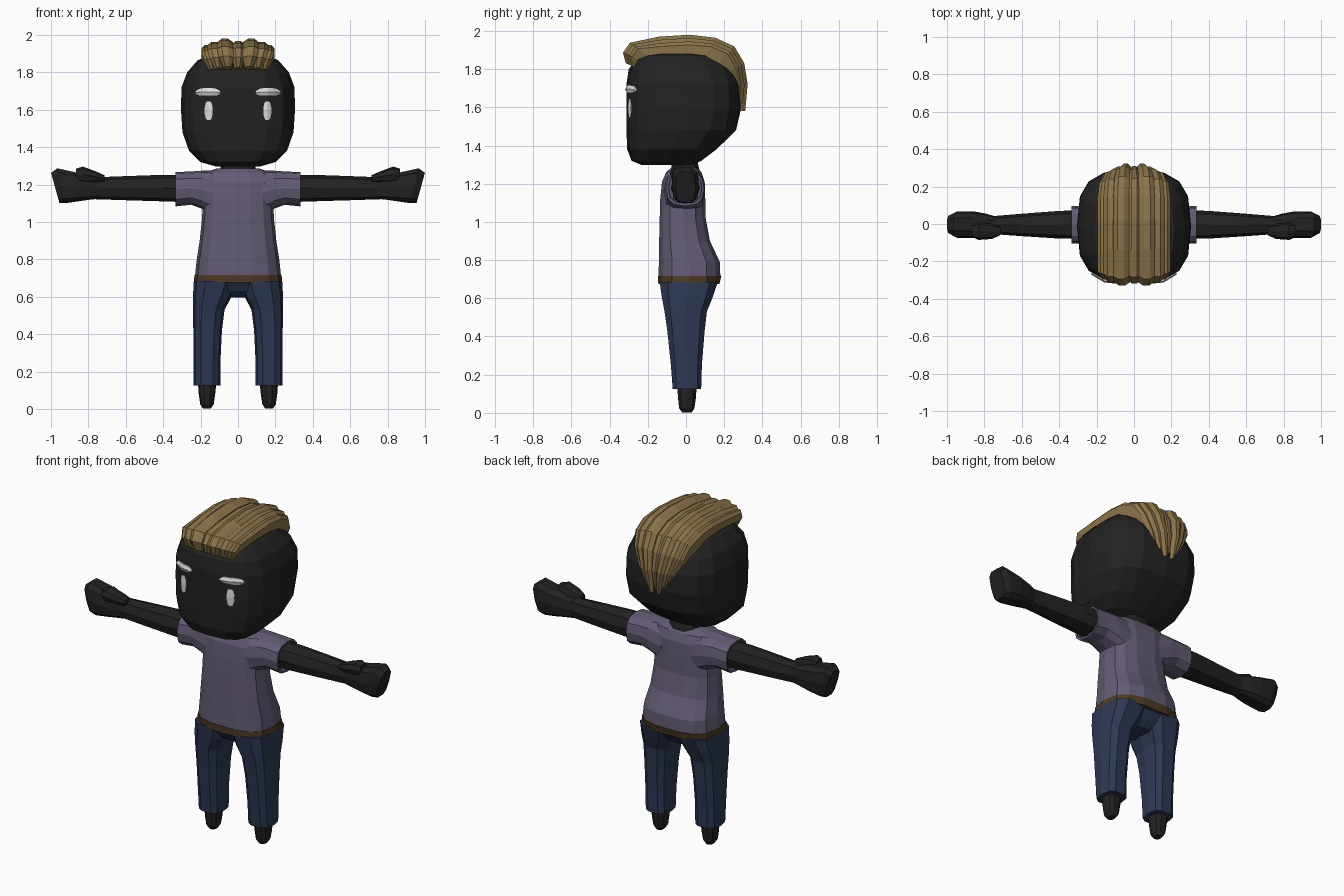
import bpy, bmesh, math
from mathutils import Vector


def material(name, rgb):
    m = bpy.data.materials.new(name)
    m.diffuse_color = (*rgb, 1)
    return m


SKIN = material("charcoal", (0.016, 0.016, 0.016))
SHIRT = material("dusty_purple", (0.125, 0.105, 0.175))
BELT = material("brown", (0.078, 0.042, 0.018))
PANTS = material("navy", (0.027, 0.040, 0.088))
HAIR = material("dark_blond", (0.26, 0.175, 0.068))
WHITE = material("off_white", (0.75, 0.74, 0.72))


def skin_rings(name, rings, mat, mirror=False):
    """Join rings of points with quads and cap both ends."""
    bm = bmesh.new()
    loops = [[bm.verts.new(p) for p in r] for r in rings]
    n = len(loops[0])
    for a, b in zip(loops, loops[1:]):
        for i in range(n):
            j = (i + 1) % n
            bm.faces.new((a[i], a[j], b[j], b[i]))
    bm.faces.new(loops[0][::-1])
    bm.faces.new(loops[-1])
    bmesh.ops.recalc_face_normals(bm, faces=bm.faces)
    me = bpy.data.meshes.new(name)
    bm.to_mesh(me)
    bm.free()
    me.materials.append(mat)
    ob = bpy.data.objects.new(name, me)
    bpy.context.collection.objects.link(ob)
    if mirror:
        ob.modifiers.new("mirror", 'MIRROR')
    return ob


def loft(name, sections, mat, axis='z', n=12, e=2.5, mirror=False):
    """Sections: (position, a0, a1, b0, b1[, shear]) as rounded rectangles."""
    rings = []
    for s in sections:
        t, a0, a1, b0, b1 = s[:5]
        shear = s[5] if len(s) > 5 else 0
        ring = []
        for i in range(n):
            ang = 2 * math.pi * i / n
            c, d = math.cos(ang), math.sin(ang)
            c = math.copysign(abs(c) ** (2 / e), c)
            d = math.copysign(abs(d) ** (2 / e), d)
            a = (a0 + a1) / 2 + c * (a1 - a0) / 2
            b = (b0 + b1) / 2 + d * (b1 - b0) / 2
            p = t + shear * d
            ring.append((a, b, p) if axis == 'z' else (p, a, b))
        rings.append(ring)
    return skin_rings(name, rings, mat, mirror)


# Head and neck
head = [(1.297, 0.12, -0.23, 0.03), (1.32, 0.20, -0.285, 0.08),
        (1.38, 0.262, -0.308, 0.16), (1.48, 0.297, -0.312, 0.262),
        (1.60, 0.305, -0.312, 0.29), (1.72, 0.302, -0.312, 0.285),
        (1.80, 0.272, -0.30, 0.25), (1.865, 0.215, -0.25, 0.18),
        (1.91, 0.10, -0.13, 0.07)]
loft("head", [(z, -w, w, f, b) for z, w, f, b in head], SKIN, n=16, e=3)
loft("neck", [(1.22, -0.10, 0.10, -0.075, 0.085), (1.33, -0.09, 0.09, -0.08, 0.06)], SKIN, n=10)


# Eyes and brows wrap around the front of the face
def face_y(x):
    if x < 0.158:
        return -0.312 + 0.015 * x / 0.158
    return -0.297 + 0.048 * (x - 0.158) / 0.08


def face_plate(name, cx, cz, w, h, depth, tilt):
    steps = 8
    rings = []
    for i in range(steps + 1):
        u = -1 + 2 * i / steps
        half = h * max(0.35, (1 - abs(u) ** 4) ** 0.5)
        x, z = cx + u * w, cz + tilt * (1 - u * u)
        y = face_y(x)
        rings.append([(x, y + 0.012, z - half), (x, y - depth * 0.5, z - half),
                      (x, y - depth, z), (x, y - depth * 0.5, z + half),
                      (x, y + 0.012, z + half)])
    return skin_rings(name, rings, WHITE, True)


face_plate("eyes", 0.157, 1.595, 0.021, 0.05, 0.006, 0)
face_plate("eyebrows", 0.16, 1.692, 0.066, 0.020, 0.016, 0.004)

# Hair locks swept from the forehead over the crown to the nape
# Path: outer y, outer z, inner y, inner z, sideways spread
PATH = [(-0.312, 1.83, -0.27, 1.81, 0.84), (-0.325, 1.885, -0.25, 1.85, 0.92),
        (-0.29, 1.935, -0.20, 1.87, 1), (-0.14, 1.965, -0.12, 1.88, 1),
        (0.02, 1.975, 0.02, 1.88, 1), (0.15, 1.96, 0.10, 1.87, 1),
        (0.25, 1.915, 0.17, 1.83, 0.95), (0.30, 1.83, 0.22, 1.78, 0.85),
        (0.318, 1.72, 0.25, 1.70, 0.62), (0.305, 1.58, 0.265, 1.585, 0.33)]


def hair_lock(name, xc, w, drop, end, mirror):
    rings = []
    for k, (oy, oz, iy, iz, s) in enumerate(PATH):
        if k == len(PATH) - 1:
            p = PATH[k - 1]
            oy, oz, iy, iz, s = (a + (b - a) * end for a, b in zip(p, (oy, oz, iy, iz, s)))
        o, i = Vector((0, oy, oz)), Vector((0, iy, iz))
        out = (o - i).normalized()
        o = o - out * drop
        x, hw = xc * s, w * s * (0.6 if k in (0, len(PATH) - 1) else 1)
        side = o - out * 0.018
        rings.append([i + Vector((x - hw, 0, 0)), side + Vector((x - hw, 0, 0)),
                      o + Vector((x - hw * 0.35, 0, 0)), o + Vector((x + hw * 0.45, 0, 0)),
                      side + Vector((x + hw, 0, 0)), i + Vector((x + hw, 0, 0))])
    return skin_rings(name, rings, HAIR, mirror)


hair_lock("hair_middle", 0, 0.036, 0.008, 0.8, False)
hair_lock("hair_inner", 0.068, 0.042, -0.005, 1.0, True)
hair_lock("hair_side", 0.125, 0.038, 0.012, 0.7, True)
hair_lock("hair_outer", 0.166, 0.030, 0.03, 0.35, True)

# Shirt body and sleeves with hollow cuffs
shirt = [(0.71, 0.23, -0.147, 0.183), (0.79, 0.222, -0.145, 0.18), (0.90, 0.205, -0.143, 0.128),
         (1.02, 0.192, -0.14, 0.105), (1.12, 0.188, -0.137, 0.103), (1.21, 0.20, -0.128, 0.10),
         (1.262, 0.185, -0.105, 0.082), (1.287, 0.11, -0.075, 0.05)]
loft("shirt", [(z, -w, w, f, b) for z, w, f, b in shirt], SHIRT, n=14, e=2.8)
loft("sleeves", [(0.10, -0.12, 0.095, 1.02, 1.278), (0.19, -0.113, 0.098, 1.07, 1.274),
                 (0.25, -0.105, 0.095, 1.092, 1.27), (0.335, -0.105, 0.095, 1.083, 1.266),
                 (0.335, -0.092, 0.084, 1.096, 1.256), (0.315, -0.09, 0.082, 1.1, 1.254)],
     SHIRT, axis='x', n=12, e=2.6, mirror=True)

# Arms, fists and thumbs
loft("arms", [(0.25, -0.08, 0.075, 1.105, 1.25), (0.40, -0.078, 0.07, 1.11, 1.252),
              (0.60, -0.065, 0.055, 1.116, 1.245), (0.78, -0.052, 0.04, 1.122, 1.238)],
     SKIN, axis='x', n=8, e=2.6, mirror=True)
loft("hands", [(0.74, -0.05, 0.04, 1.122, 1.238), (0.79, -0.065, 0.055, 1.117, 1.25),
               (0.86, -0.075, 0.068, 1.108, 1.268, 0.01), (0.945, -0.075, 0.068, 1.097, 1.29, 0.022),
               (0.977, -0.055, 0.05, 1.098, 1.265, 0.023)],
     SKIN, axis='x', n=10, e=3.2, mirror=True)
loft("thumbs", [(0.715, -0.06, -0.015, 1.215, 1.25), (0.76, -0.08, 0.0, 1.212, 1.27),
                (0.83, -0.085, 0.01, 1.21, 1.296), (0.865, -0.07, -0.005, 1.22, 1.285)],
     SKIN, axis='x', n=8, mirror=True)

# Belt
loft("belt", [(0.675, -0.237, 0.237, -0.148, 0.178), (0.716, -0.233, 0.233, -0.15, 0.188)],
     BELT, n=14, e=2.8)

# Trousers: hips behind the crotch arch, then two legs
loft("hips", [(0.595, -0.07, 0.07, -0.06, 0.09), (0.63, -0.14, 0.14, -0.105, 0.125),
              (0.69, -0.228, 0.228, -0.142, 0.172)], PANTS, n=14, e=2.8)
loft("trouser_legs", [(0.125, 0.094, 0.237, -0.072, 0.082), (0.25, 0.094, 0.238, -0.082, 0.086),
                      (0.42, 0.086, 0.239, -0.10, 0.10), (0.53, 0.072, 0.241, -0.116, 0.113),
                      (0.60, 0.035, 0.241, -0.13, 0.142), (0.685, 0.0, 0.236, -0.143, 0.172)],
     PANTS, n=10, e=3, mirror=True)

# Feet
loft("feet", [(0.003, 0.145, 0.187, -0.022, 0.032), (0.025, 0.13, 0.202, -0.038, 0.046),
              (0.08, 0.122, 0.21, -0.044, 0.054), (0.14, 0.116, 0.214, -0.048, 0.058)],
     SKIN, n=10, e=2.4, mirror=True)
